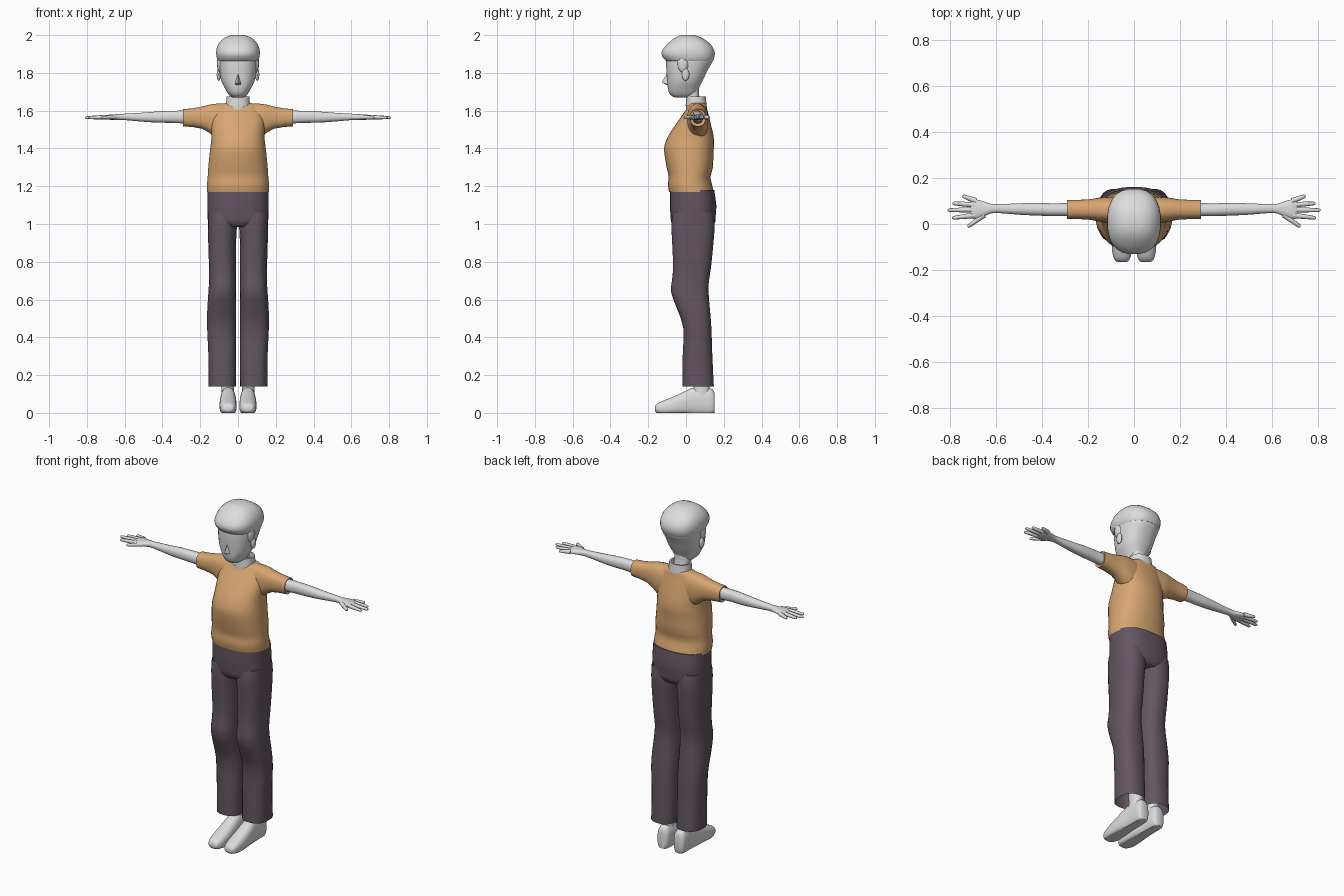
import bpy, bmesh, math
from mathutils import Vector

if "Cube" in bpy.data.objects:
    bpy.data.objects.remove(bpy.data.objects["Cube"])


def material(name, rgb):
    m = bpy.data.materials.new(name)
    m.diffuse_color = (*rgb, 1)
    m.use_nodes = True
    m.node_tree.nodes["Principled BSDF"].inputs["Base Color"].default_value = m.diffuse_color
    return m


WHITE = material("pale_grey", (0.72, 0.72, 0.72))
ORANGE = material("shirt_orange", (0.68, 0.38, 0.165))
PLUM = material("trouser_plum", (0.125, 0.092, 0.118))
AXES = {"z": (0, 1, 2), "x": (1, 2, 0), "y": (0, 2, 1)}  # section u, section v, length


def finish(name, bm, mat, angle=50):
    bmesh.ops.recalc_face_normals(bm, faces=bm.faces)
    me = bpy.data.meshes.new(name)
    bm.to_mesh(me)
    bm.free()
    me.materials.append(mat)
    ob = bpy.data.objects.new(name, me)
    bpy.context.collection.objects.link(ob)
    bpy.context.view_layer.objects.active = ob
    ob.select_set(True)
    bpy.ops.object.shade_smooth_by_angle(angle=math.radians(angle))
    ob.select_set(False)
    return ob


def resample(rings, steps):
    """Smooth curve through the section sizes."""
    out = []
    for i in range(len(rings) - 1):
        p0, p1, p2 = rings[max(i - 1, 0)], rings[i], rings[i + 1]
        p3 = rings[min(i + 2, len(rings) - 1)]
        for k in range(steps):
            t = k / steps
            out.append([0.5 * (2 * b + (c - a) * t + (2 * a - 5 * b + 4 * c - d) * t * t
                               + (3 * b - a - 3 * c + d) * t ** 3)
                        for a, b, c, d in zip(p0, p1, p2, p3)])
    return out + [rings[-1]]


def loft(name, mat, rings, axis="z", n=24, p=2.3, steps=2, caps=(True, True), side=1, floor=None):
    """Rings are (position, u min, u max, v min, v max) of a rounded section."""
    bm = bmesh.new()
    iu, iv, it = AXES[axis]
    loops = []
    for t, u0, u1, v0, v1 in resample(rings, steps):
        loop = []
        for k in range(n):
            a = math.tau * (k + 0.5) / n
            c, s = math.cos(a), math.sin(a)
            co = [0, 0, 0]
            co[iu] = (u0 + u1) / 2 + (u1 - u0) / 2 * math.copysign(abs(c) ** (2 / p), c)
            co[iv] = (v0 + v1) / 2 + (v1 - v0) / 2 * math.copysign(abs(s) ** (2 / p), s)
            co[it] = t
            co[0] *= side
            if floor is not None:
                co[2] = max(co[2], floor)
            loop.append(bm.verts.new(co))
        loops.append(loop)
    for a, b in zip(loops, loops[1:]):
        for k in range(n):
            bm.faces.new((a[k], a[(k + 1) % n], b[(k + 1) % n], b[k]))
    if caps[0]:
        bm.faces.new(loops[0])
    if caps[1]:
        bm.faces.new(loops[-1])
    return finish(name, bm, mat)


def sym(rows):
    """Rows (z, half width, y front, y back) to centred rings."""
    return [(z, -w, w, f, b) for z, w, f, b in rows]


def blob(name, mat, centre, size):
    bm = bmesh.new()
    bmesh.ops.create_uvsphere(bm, u_segments=12, v_segments=8, radius=1)
    for v in bm.verts:
        v.co = Vector(centre) + Vector([a * b for a, b in zip(v.co, size)])
    return finish(name, bm, mat)


def finger(name, p0, p1, r0, r1):
    """Tapered finger with a rounded tip."""
    bm = bmesh.new()
    p0, p1 = Vector(p0), Vector(p1)
    d = (p1 - p0).normalized()
    q = Vector((0, 0, 1))
    w = d.cross(q).normalized()
    loops = []
    for t, r in ((0, r0), (0.5, (r0 + r1) / 2), (0.92, r1), (1, r1 * 0.5)):
        c = p0.lerp(p1, t)
        loops.append([bm.verts.new(c + r * (math.cos(a) * w + math.sin(a) * q))
                      for a in [math.tau * k / 8 for k in range(8)]])
    for a, b in zip(loops, loops[1:]):
        for k in range(8):
            bm.faces.new((a[k], a[(k + 1) % 8], b[(k + 1) % 8], b[k]))
    bm.faces.new(loops[0])
    bm.faces.new(loops[-1])
    return finish(name, bm, WHITE)


# Head, hair, neck and collar
loft("head", WHITE, sym([
    (1.67, .03, -.06, .03), (1.685, .05, -.085, .055), (1.72, .07, -.097, .07),
    (1.76, .09, -.1, .09), (1.82, .1, -.105, .118), (1.87, .106, -.106, .146),
    (1.91, .1, -.1, .14)]), p=2.4)
loft("hair", WHITE, sym([
    (1.862, .105, -.104, .143), (1.875, .112, -.118, .149), (1.905, .117, -.132, .154),
    (1.94, .111, -.112, .14), (1.968, .093, -.083, .112), (1.988, .068, -.055, .078),
    (2.0, .035, -.025, .045)]), p=2.4)
loft("neck", WHITE, sym([(1.6, .05, 0, .09), (1.66, .045, .0, .072), (1.73, .045, -.01, .068)]))
loft("collar", WHITE, sym([(1.625, .065, -.002, .11), (1.676, .06, 0, .105),
                           (1.676, .052, .004, .096), (1.64, .052, .004, .096)]),
     steps=1, caps=(False, False))

# Nose wedge
bm = bmesh.new()
top, tip, left, right, base = [bm.verts.new(c) for c in (
    (0, -.1, 1.8), (0, -.128, 1.75), (-.02, -.092, 1.738), (.02, -.092, 1.738), (0, -.092, 1.732))]
for f in ((top, left, tip), (top, tip, right), (tip, left, base), (tip, base, right)):
    bm.faces.new(f)
finish("nose", bm, WHITE, 30)

# Shirt body
loft("shirt_body", ORANGE, sym([
    (1.17, .165, -.09, .148), (1.21, .165, -.097, .138), (1.25, .161, -.092, .13),
    (1.3, .158, -.103, .143), (1.38, .15, -.116, .146), (1.42, .145, -.113, .15),
    (1.47, .14, -.093, .146), (1.52, .142, -.06, .134), (1.57, .138, -.025, .122),
    (1.61, .12, .002, .112), (1.632, .095, .012, .108), (1.643, .055, .02, .1)]),
    n=32, caps=(False, True))

# Hips of the trousers
loft("trouser_hips", PLUM, sym([
    (.985, .152, -.06, .135), (1.01, .16, -.079, .155), (1.05, .161, -.083, .158),
    (1.1, .162, -.086, .161), (1.18, .161, -.085, .15)]), n=32, p=2.5)

for s, tag in ((1, "left"), (-1, "right")):
    # Ear and sideburn
    blob(f"{tag}_ear", WHITE, (s * .102, -.002, 1.79), (.011, .02, .032))
    blob(f"{tag}_sideburn", WHITE, (s * .095, -.015, 1.85), (.016, .03, .05))

    # Sleeve and arm
    loft(f"{tag}_sleeve", ORANGE, [
        (.07, .005, .115, 1.44, 1.64), (.12, .005, .118, 1.455, 1.637),
        (.15, .01, .115, 1.482, 1.633), (.19, .018, .108, 1.504, 1.622),
        (.24, .021, .105, 1.513, 1.613), (.29, .022, .104, 1.517, 1.608),
        (.285, .034, .092, 1.53, 1.597)],
        axis="x", steps=1, p=2.4, side=s)
    loft(f"{tag}_arm", WHITE, [
        (.26, .033, .092, 1.53, 1.6), (.35, .034, .09, 1.535, 1.6), (.42, .036, .092, 1.536, 1.597),
        (.5, .04, .09, 1.541, 1.59), (.6, .048, .086, 1.55, 1.584), (.635, .04, .092, 1.55, 1.582),
        (.67, .024, .104, 1.551, 1.58), (.7, .022, .108, 1.554, 1.577), (.71, .03, .1, 1.558, 1.573)],
        axis="x", n=16, side=s)

    # Fingers and thumb
    for name, a, b in (("little_finger", (.685, .1), (.745, .122)), ("ring_finger", (.69, .083), (.788, .09)),
                       ("middle_finger", (.69, .062), (.81, .06)), ("index_finger", (.69, .038), (.79, .026)),
                       ("thumb", (.65, .04), (.722, -.012))):
        finger(f"{tag}_{name}", (s * a[0], a[1], 1.566), (s * b[0], b[1], 1.563), .0125, .008)

    # Trouser leg, open at the hem
    loft(f"{tag}_trouser_leg", PLUM, [
        (.14, .01, .156, -.02, .148), (.3, .009, .157, -.018, .14), (.45, .009, .164, -.015, .135),
        (.55, .009, .163, -.048, .127), (.64, .01, .157, -.08, .12), (.7, .011, .154, -.075, .122),
        (.77, .011, .154, -.069, .133), (.9, .01, .158, -.074, .146), (1.0, .004, .16, -.078, .153),
        (1.06, 0, .16, -.07, .145)], p=2.5, caps=(False, True), side=s)

    # Ankle and shoe
    loft(f"{tag}_ankle", WHITE, [(.08, .02, .09, .03, .13), (.14, .022, .088, .04, .125),
                                 (.3, .025, .095, .03, .12)], n=16, side=s)
    loft(f"{tag}_shoe", WHITE, [
        (-.165, .032, .07, .012, .03), (-.155, .02, .085, 0, .048), (-.12, .009, .095, -.012, .065),
        (-.06, .007, .098, -.014, .09), (0, .009, .096, -.014, .118), (.04, .012, .092, -.014, .134),
        (.1, .014, .09, -.014, .134), (.14, .018, .088, -.012, .126), (.152, .03, .078, 0, .1)],
        axis="y", p=2.5, side=s, floor=0)
